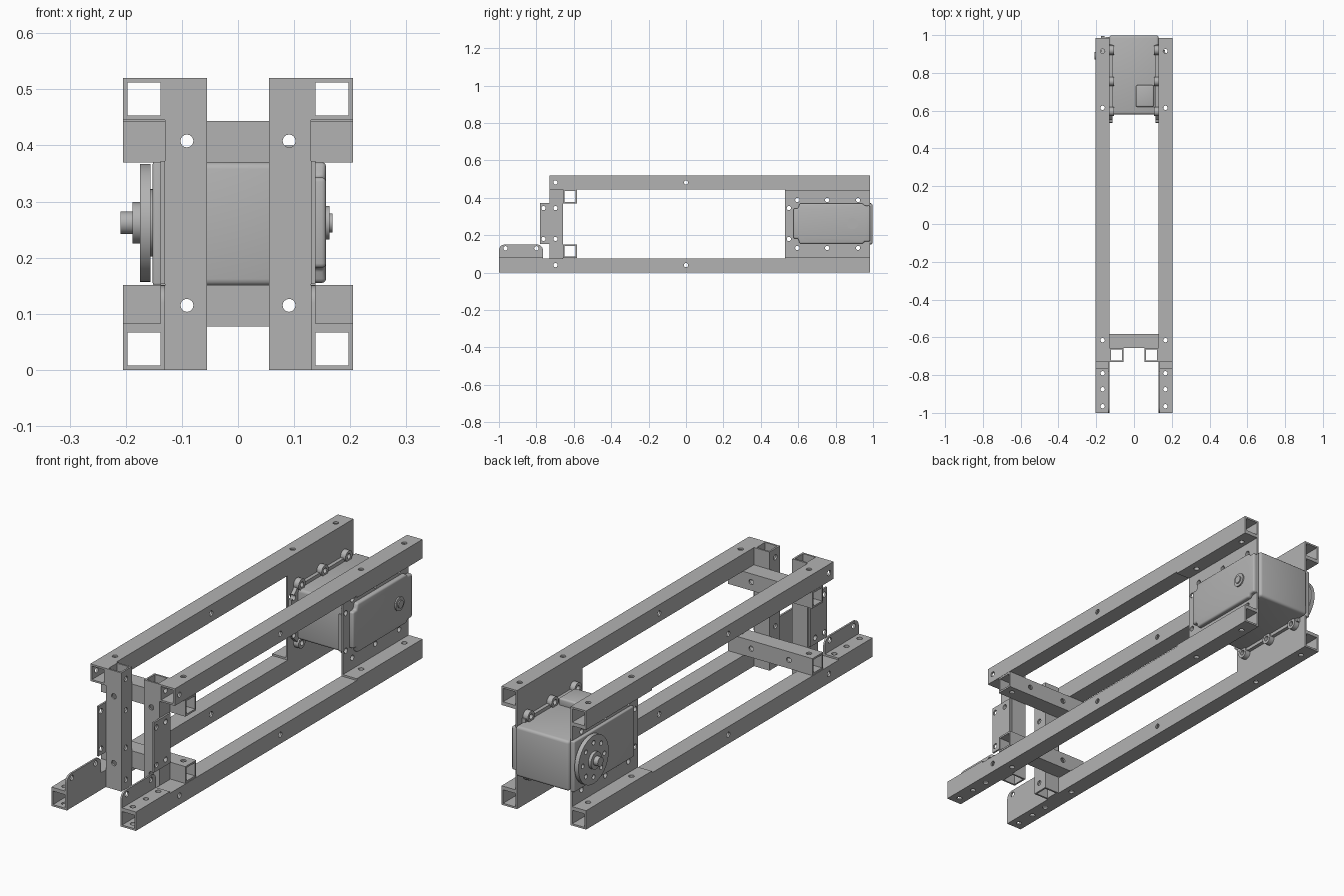
import bpy, bmesh, math
from mathutils import Matrix, Vector

if "Cube" in bpy.data.objects:
    bpy.data.objects.remove(bpy.data.objects["Cube"])

grey = bpy.data.materials.new("metal_grey")
grey.use_nodes = True
COLOR = (0.45, 0.45, 0.45, 1)
grey.diffuse_color = COLOR
grey.node_tree.nodes["Principled BSDF"].inputs["Base Color"].default_value = COLOR


def finish(name, bm):
    bmesh.ops.recalc_face_normals(bm, faces=bm.faces)
    mesh = bpy.data.meshes.new(name)
    bm.to_mesh(mesh)
    bm.free()
    obj = bpy.data.objects.new(name, mesh)
    bpy.context.collection.objects.link(obj)
    mesh.materials.append(grey)
    return obj


def apply_mods(obj):
    bpy.ops.object.select_all(action='DESELECT')
    obj.select_set(True)
    bpy.context.view_layer.objects.active = obj
    for mod in list(obj.modifiers):
        bpy.ops.object.modifier_apply(modifier=mod.name)


def smooth(obj):
    apply_mods(obj)
    bpy.ops.object.shade_smooth_by_angle(angle=math.radians(35))


def bevel(obj, width, segments=3):
    mod = obj.modifiers.new("bevel", 'BEVEL')
    mod.width, mod.segments = width, segments
    smooth(obj)


def add_cylinder(bm, axis, center, radius, depth, sides=24):
    rot = Vector((0, 0, 1)).rotation_difference(Vector(axis)).to_matrix().to_4x4()
    bmesh.ops.create_cone(bm, cap_ends=True, segments=sides, radius1=radius, radius2=radius,
                          depth=depth, matrix=Matrix.Translation(center) @ rot)


def cylinder_x(name, x0, x1, y, z, radius, sides=48):
    bm = bmesh.new()
    add_cylinder(bm, (1, 0, 0), ((x0 + x1) / 2, y, z), radius, abs(x1 - x0), sides)
    return finish(name, bm)


def box(name, lo, hi, open_axis=None):
    """Box between two corners; with open_axis it is a hollow square tube."""
    lo, hi = Vector(lo), Vector(hi)
    bm = bmesh.new()
    bmesh.ops.create_cube(bm, size=1, matrix=Matrix.Translation((lo + hi) / 2)
                          @ Matrix.Diagonal((*(hi - lo), 1)))
    if open_axis is not None:
        bm.normal_update()
        ends = [f for f in bm.faces if abs(f.normal[open_axis]) > 0.9]
        bmesh.ops.delete(bm, geom=ends, context='FACES_ONLY')
    obj = finish(name, bm)
    if open_axis is not None:
        mod = obj.modifiers.new("wall", 'SOLIDIFY')
        mod.thickness, mod.offset, mod.use_even_offset = 0.008, -1, True
        apply_mods(obj)
    return obj


def plate(name, points, x0, x1, rounding=0, corners=()):
    """Extrude a (y, z) outline along x, rounding the chosen corners."""
    bm = bmesh.new()
    verts = [bm.verts.new((x0, y, z)) for y, z in points]
    bm.faces.new(verts)
    if corners:
        bmesh.ops.bevel(bm, geom=[verts[i] for i in corners], offset=rounding,
                        segments=5, profile=0.5, affect='VERTICES')
    out = bmesh.ops.extrude_face_region(bm, geom=bm.faces[:])
    moved = [g for g in out["geom"] if isinstance(g, bmesh.types.BMVert)]
    bmesh.ops.translate(bm, verts=moved, vec=(x1 - x0, 0, 0))
    return finish(name, bm)


def rect(y0, y1, z0, z1):
    return [(y0, z0), (y1, z0), (y1, z1), (y0, z1)]


# Drills, one cutter per direction
lug_spots = [(y, z) for y in (0.595, 0.755, 0.92) for z in (0.132, 0.388)]
plate_spots = lug_spots + [(0.55, 0.18), (0.55, 0.345)]
side_spots = plate_spots + [(0, 0.04), (0, 0.482), (-0.965, 0.13), (-0.8, 0.13)]
side_spots += [(-0.698, z) for z in (0.04, 0.18, 0.345, 0.482)]
side_spots += [(-0.762, z) for z in (0.18, 0.345)]
holes = {
    (1, 0, 0): [(0, y, z) for y, z in side_spots],
    (0, 1, 0): [(x, -0.65, z) for x in (-0.091, 0.091) for z in (0.115, 0.408)],
    (0, 0, 1): [(x, y, 0.25) for x in (-0.166, 0.166)
                for y in (-0.965, -0.875, -0.79, -0.615, 0.615, 0.915)],
}
drills = []
for axis, centers in holes.items():
    bm = bmesh.new()
    for center in centers:
        add_cylinder(bm, axis, center, 0.0115, 0.8, 16)
    drill = finish("drill", bm)
    drill.hide_render = True
    drills.append(drill)


def drilled(obj, axes=(0, 1, 2)):
    for i in axes:
        mod = obj.modifiers.new("holes", 'BOOLEAN')
        mod.operation, mod.solver, mod.object = 'DIFFERENCE', 'EXACT', drills[i]
    smooth(obj)


# Frame sides, the same left and right
for s, side in ((1, "left"), (-1, "right")):
    def tube(name, x0, x1, y0, y1, z0, z1, axis):
        a, b = sorted((s * x0, s * x1))
        return box(f"{side}_{name}", (a, y0, z0), (b, y1, z1), axis)

    drilled(tube("lower_rail", 0.13, 0.205, -1, 0.985, 0, 0.075, 1), (0, 2))
    drilled(tube("upper_rail", 0.13, 0.205, -0.73, 0.985, 0.445, 0.52, 1), (0, 2))
    drilled(tube("upright", 0.055, 0.13, -0.73, -0.657, 0, 0.52, 2), (0, 1))

    # Angle bracket on the lower rail, with rounded upper corners
    drilled(plate(f"{side}_front_bracket", rect(-1, -0.765, 0.075, 0.15),
                  s * 0.13, s * 0.138, 0.03, (2, 3)), (0,))
    drilled(tube("front_bracket_flange", 0.138, 0.205, -1, -0.765, 0.075, 0.083, None), (2,))
    # Plate on the outside of the upright
    drilled(plate(f"{side}_upright_plate", rect(-0.78, -0.665, 0.153, 0.372),
                  s * 0.13, s * 0.138), (0,))

    # Motor mounting plate with flanges on both rails
    drilled(plate(f"{side}_motor_plate", rect(0.53, 0.985, 0.075, 0.445),
                  s * 0.13, s * 0.138), (0,))
    for part, z in (("lower", 0.075), ("upper", 0.437)):
        drilled(tube(f"{part}_motor_flange", 0.138, 0.205, 0.53, 0.985, z, z + 0.008, None), (2,))

    # Motor ear strip and round lugs
    drilled(plate(f"{side}_motor_ear", [(0.535, 0.18), (0.58, 0.135), (0.95, 0.135), (0.95, 0.385),
                                        (0.58, 0.385), (0.535, 0.34)], s * 0.114, s * 0.13), (0,))
    for y, z in lug_spots:
        drilled(cylinder_x(f"{side}_motor_lug", s * 0.106, s * 0.13, y, z, 0.024, 24), (0,))

# Cross tubes behind the uprights
for part, z in (("lower", 0.077), ("upper", 0.37)):
    drilled(box(f"{part}_cross_tube", (-0.205, -0.657, z), (0.205, -0.582, z + 0.074), 0), (1, 2))

# Motor body, side covers and cable housing
bevel(box("motor_body", (-0.13, 0.58, 0.15), (0.13, 0.998, 0.37)), 0.012)
bevel(box("cable_housing", (0.01, 0.62, 0.36), (0.105, 0.735, 0.4)), 0.008)
bevel(plate("motor_cover_left", [(0.575, 0.182), (0.6, 0.182), (0.607, 0.155), (0.945, 0.155),
                                 (0.955, 0.167), (0.985, 0.167), (0.985, 0.358), (0.955, 0.358),
                                 (0.945, 0.37), (0.607, 0.37), (0.6, 0.343), (0.575, 0.343)],
            0.13, 0.157), 0.008)
bevel(plate("motor_cover_right", rect(0.575, 0.99, 0.15, 0.372), -0.13, -0.152), 0.005)

# Idler boss on the left cover
smooth(cylinder_x("idler_ring", 0.15, 0.163, 0.89, 0.262, 0.03))
smooth(cylinder_x("idler_pin", 0.15, 0.168, 0.89, 0.262, 0.017))

# Output horn on the right, with a ring of holes
horn = cylinder_x("output_horn", -0.156, -0.175, 0.89, 0.262, 0.105, 64)
bm = bmesh.new()
for i in range(8):
    angle = i * math.tau / 8
    add_cylinder(bm, (1, 0, 0), (-0.165, 0.89 + 0.075 * math.cos(angle),
                                 0.262 + 0.075 * math.sin(angle)), 0.01, 0.1, 16)
horn_drill = finish("drill", bm)
drills.append(horn_drill)
drilled(horn, (3,))
smooth(cylinder_x("horn_spacer", -0.15, -0.158, 0.89, 0.262, 0.06))
smooth(cylinder_x("horn_hub", -0.17, -0.188, 0.89, 0.262, 0.037))
smooth(cylinder_x("horn_shaft", -0.18, -0.209, 0.89, 0.262, 0.02))

# Remove the drills after use
for drill in drills:
    bpy.data.objects.remove(drill)
